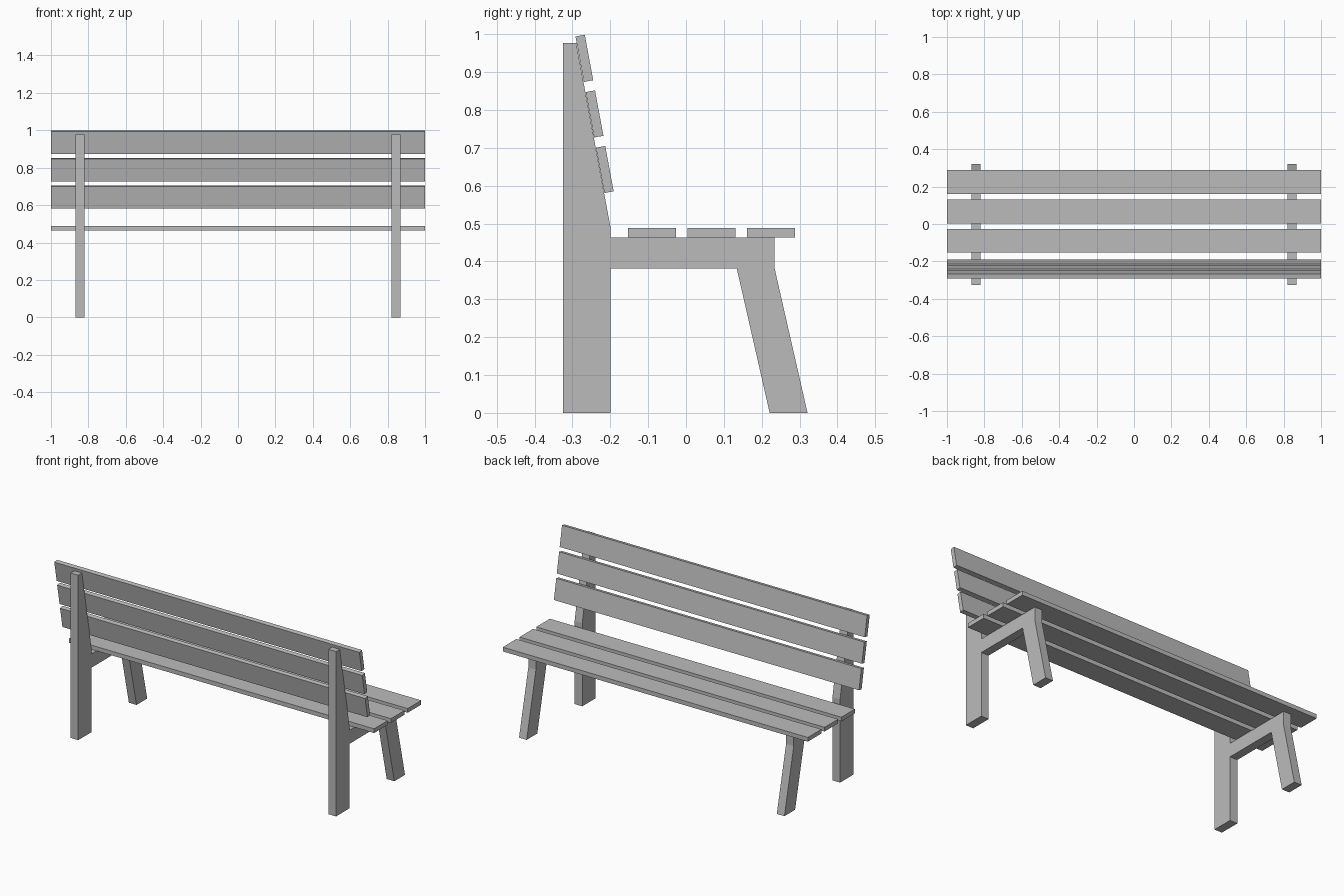
import bpy
import bmesh
from math import atan2
from mathutils import Matrix

cube = bpy.data.objects.get("Cube")
if cube:
    bpy.data.objects.remove(cube, do_unlink=True)

grey = bpy.data.materials.new("plain grey")
grey.use_nodes = True
colour = (0.5, 0.5, 0.5, 1)
grey.diffuse_color = colour
grey.node_tree.nodes["Principled BSDF"].inputs["Base Color"].default_value = colour


def add_object(name, bm):
    bmesh.ops.recalc_face_normals(bm, faces=bm.faces)
    mesh = bpy.data.meshes.new(name)
    bm.to_mesh(mesh)
    bm.free()
    mesh.materials.append(grey)
    obj = bpy.data.objects.new(name, mesh)
    bpy.context.collection.objects.link(obj)
    return obj


def slat(name, y, z, depth, height, tilt=0):
    bm = bmesh.new()
    bmesh.ops.create_cube(bm, size=1, matrix=Matrix.Diagonal((2, depth, height, 1)))
    obj = add_object(name, bm)
    obj.location = (0, y, z)
    obj.rotation_euler.x = tilt


def side_frame(name, x, width=0.05):
    bm = bmesh.new()
    face = bm.faces.new([bm.verts.new((x - width / 2, y, z)) for y, z in FRAME])
    result = bmesh.ops.extrude_face_region(bm, geom=[face])
    moved = [v for v in result["geom"] if isinstance(v, bmesh.types.BMVert)]
    bmesh.ops.translate(bm, verts=moved, vec=(width, 0, 0))
    add_object(name, bm)


# Side frames: tapered back post, seat rail and raked leg in one profile
FRAME = [(-0.325, 0), (-0.2, 0), (-0.2, 0.382), (0.134, 0.382), (0.221, 0),
         (0.321, 0), (0.234, 0.382), (0.234, 0.463), (-0.2, 0.463),
         (-0.2, 0.493), (-0.29, 0.977), (-0.325, 0.977)]
side_frame("left_frame", 0.845)
side_frame("right_frame", -0.845)

# Seat slats
for i in range(3):
    slat(f"seat_slat_{i + 1}", -0.09 + i * 0.157, 0.476, 0.127, 0.025)

# Backrest slats, leaning with the posts
lean = atan2(0.09, 0.484)
for i in range(3):
    slat(f"back_slat_{i + 1}", -0.2145 - i * 0.027, 0.643 + i * 0.1468,
         0.025, 0.122, lean)
